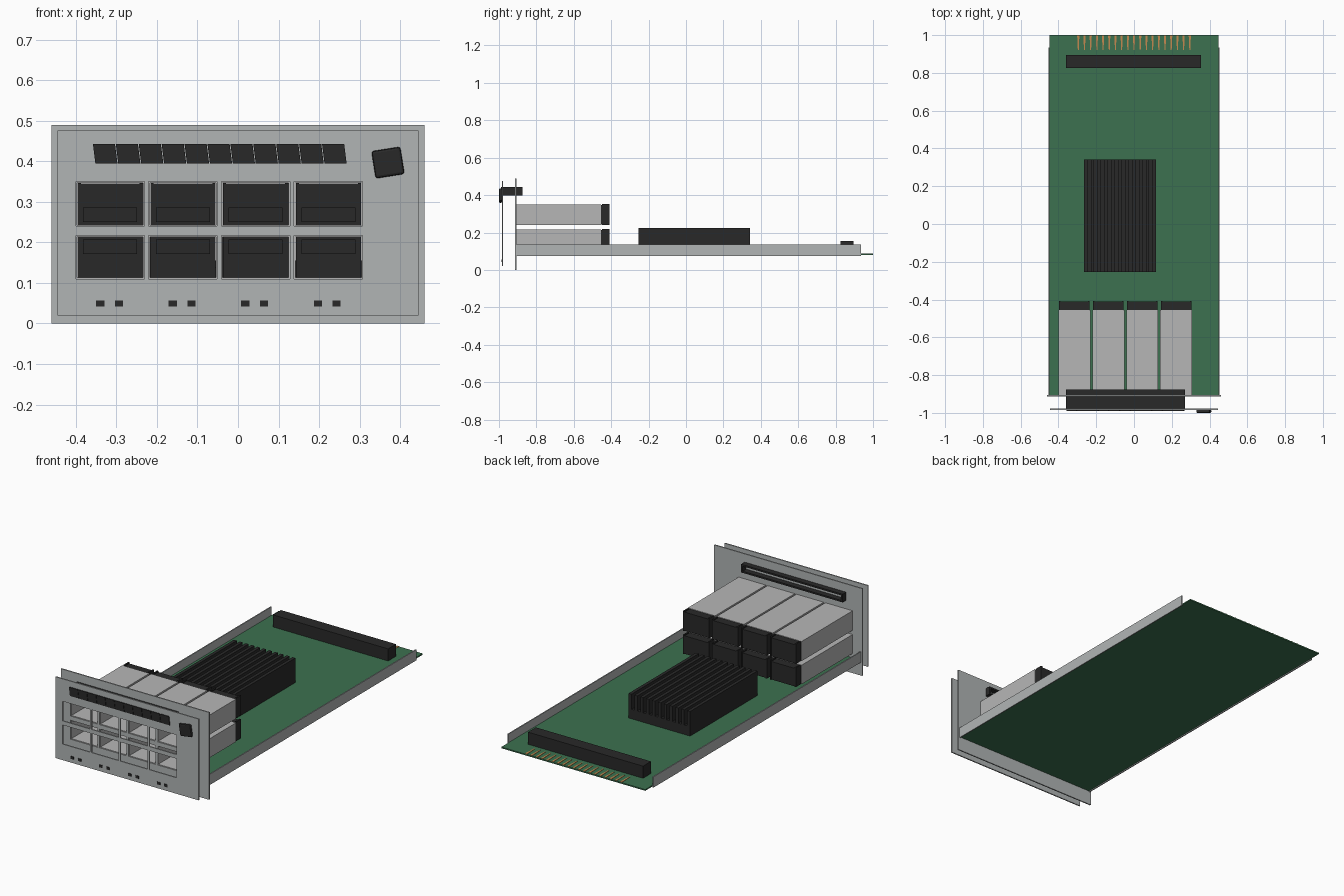
import bpy, bmesh, math
from mathutils import Vector

cube = bpy.data.objects.get("Cube")
if cube:
    bpy.data.objects.remove(cube, do_unlink=True)


def material(name, r, g, b):
    m = bpy.data.materials.new(name)
    m.use_nodes = True
    m.diffuse_color = (r, g, b, 1)
    bsdf = m.node_tree.nodes["Principled BSDF"]
    bsdf.inputs["Base Color"].default_value = (r, g, b, 1)
    bsdf.inputs["Roughness"].default_value = 0.6
    return m


STEEL = material("light steel", 0.44, 0.46, 0.46)
CAGE = material("cage metal", 0.47, 0.47, 0.47)
GREEN = material("board green", 0.045, 0.165, 0.08)
BLACK = material("black plastic", 0.022, 0.022, 0.022)
GOLD = material("contact gold", 0.55, 0.25, 0.08)


def finish(bm, name, mat):
    bmesh.ops.recalc_face_normals(bm, faces=bm.faces[:])
    me = bpy.data.meshes.new(name)
    bm.to_mesh(me)
    bm.free()
    me.materials.append(mat)
    ob = bpy.data.objects.new(name, me)
    bpy.context.collection.objects.link(ob)
    return ob


def add_box(bm, x, y, z):
    """Add a box given (min, max) ranges."""
    made = bmesh.ops.create_cube(bm, size=1)["verts"]
    for v in made:
        v.co = Vector([(r[0] + r[1]) / 2 + c * (r[1] - r[0])
                       for c, r in zip(v.co, (x, y, z))])
    return made


def box(name, mat, x, y, z):
    bm = bmesh.new()
    add_box(bm, x, y, z)
    return finish(bm, name, mat)


def pierced_plate(name, mat, x, z, y, thick, holes):
    """Upright sheet at depth y with rectangular holes left open."""
    xs = sorted({*x, *(v for h in holes for v in h[0])})
    zs = sorted({*z, *(v for h in holes for v in h[1])})
    bm = bmesh.new()
    grid = [[bm.verts.new((a, y, c)) for c in zs] for a in xs]
    for i in range(len(xs) - 1):
        for k in range(len(zs) - 1):
            mx, mz = (xs[i] + xs[i + 1]) / 2, (zs[k] + zs[k + 1]) / 2
            if any(h[0][0] < mx < h[0][1] and h[1][0] < mz < h[1][1] for h in holes):
                continue
            bm.faces.new((grid[i][k], grid[i + 1][k], grid[i + 1][k + 1], grid[i][k + 1]))
    ob = finish(bm, name, mat)
    mod = ob.modifiers.new("thickness", "SOLIDIFY")
    mod.thickness = thick
    mod.offset = 0
    return ob


def tube(name, mat, x, y, z, wall):
    """Rectangular sleeve along y, open at both ends."""
    hole = ((x[0] + wall, x[1] - wall), (z[0] + wall, z[1] - wall))
    return pierced_plate(name, mat, x, z, sum(y) / 2, y[1] - y[0], [hole])


# Port layout: four columns, two rows
columns = [(-0.40 + 0.1795 * i, -0.231 + 0.1795 * i) for i in range(4)]
rows = [(0.11, 0.217), (0.24, 0.35)]
ports = [(c, r) for r in rows for c in columns]

# Front and rear panels
pierced_plate("front_panel", STEEL, (-0.445, 0.445), (0.02, 0.476), -0.981, 0.007, ports)
pierced_plate("rear_panel", STEEL, (-0.46, 0.46), (0.0, 0.49), -0.91, 0.007, ports)

# Circuit board and side rails
box("circuit_board", GREEN, (-0.447, 0.447), (-0.91, 1.0), (0.08, 0.087))
for side, s in (("left", 1), ("right", -1)):
    box(side + "_rail", STEEL, sorted((s * 0.447, s * 0.453)), (-0.91, 0.935), (0.075, 0.135))

# Port cages with end caps and recessed sockets
for i, (c, r) in enumerate(ports):
    upper = r is rows[1]
    tube(f"port_cage_{i + 1}", CAGE, c, (-0.91, -0.455), r, 0.003)
    bm = bmesh.new()
    add_box(bm, (c[0] + 0.004, c[1] - 0.004), (-0.457, -0.41), (r[0] + 0.002, r[1] - 0.004))
    for edge in (c[0] + 0.004, c[1] - 0.012):
        add_box(bm, (edge, edge + 0.008), (-0.45, -0.408), (r[0], r[1] + 0.002))
    finish(bm, f"cage_cap_{i + 1}", BLACK)
    z0 = r[0] + 0.01 if upper else r[1] - 0.046
    box(f"port_socket_{i + 1}", BLACK, (c[0] + 0.018, c[1] - 0.018), (-0.50, -0.455), (z0, z0 + 0.036))

# Heatsink base and fins
bm = bmesh.new()
add_box(bm, (-0.265, 0.117), (-0.255, 0.342), (0.087, 0.14))
for i in range(11):
    x = -0.265 + i * 0.0364
    add_box(bm, (x, x + 0.018), (-0.255, 0.342), (0.13, 0.225))
finish(bm, "heatsink", BLACK)

# Rear connector and edge contacts
box("rear_connector", BLACK, (-0.36, 0.355), (0.825, 0.895), (0.087, 0.155))
bm = bmesh.new()
for i in range(19):
    x = -0.295 + i * 0.0328
    made = add_box(bm, (x - 0.006, x + 0.006), (0.92, 0.999), (0.086, 0.089))
    for v in made:
        if v.co.y < 0.95:
            v.co.x = x + (v.co.x - x) * 0.4
finish(bm, "edge_contacts", GOLD)

# Vent slot: sleeve behind the panel and slanted louvres in front
tube("vent_sleeve", BLACK, (-0.36, 0.27), (-0.98, -0.875), (0.398, 0.444), 0.009)
bm = bmesh.new()
step = 0.622 / 11
for i in range(11):
    x = -0.36 + i * step
    for v in add_box(bm, (x, x + step - 0.002), (-0.989, -0.983), (0.395, 0.443)):
        if v.co.z < 0.42:
            v.co.x += 0.008
        else:
            v.co.x += 0.002
finish(bm, "vent_louvres", BLACK)

# Tilted latch knob
knob = box("latch_knob", BLACK, (-0.036, 0.036), (-1.0, -0.983), (-0.034, 0.034))
knob.location = (0.37, 0, 0.397)
knob.rotation_euler.y = math.radians(-9)
bevel = knob.modifiers.new("soft_corners", "BEVEL")
bevel.width = 0.006
bevel.segments = 2

# Status lamps, in pairs below the ports
bm = bmesh.new()
for i in range(4):
    for off in (-0.34, -0.294):
        x = off + i * 0.179
        add_box(bm, (x - 0.01, x + 0.01), (-0.987, -0.983), (0.042, 0.057))
finish(bm, "status_lamps", BLACK)
